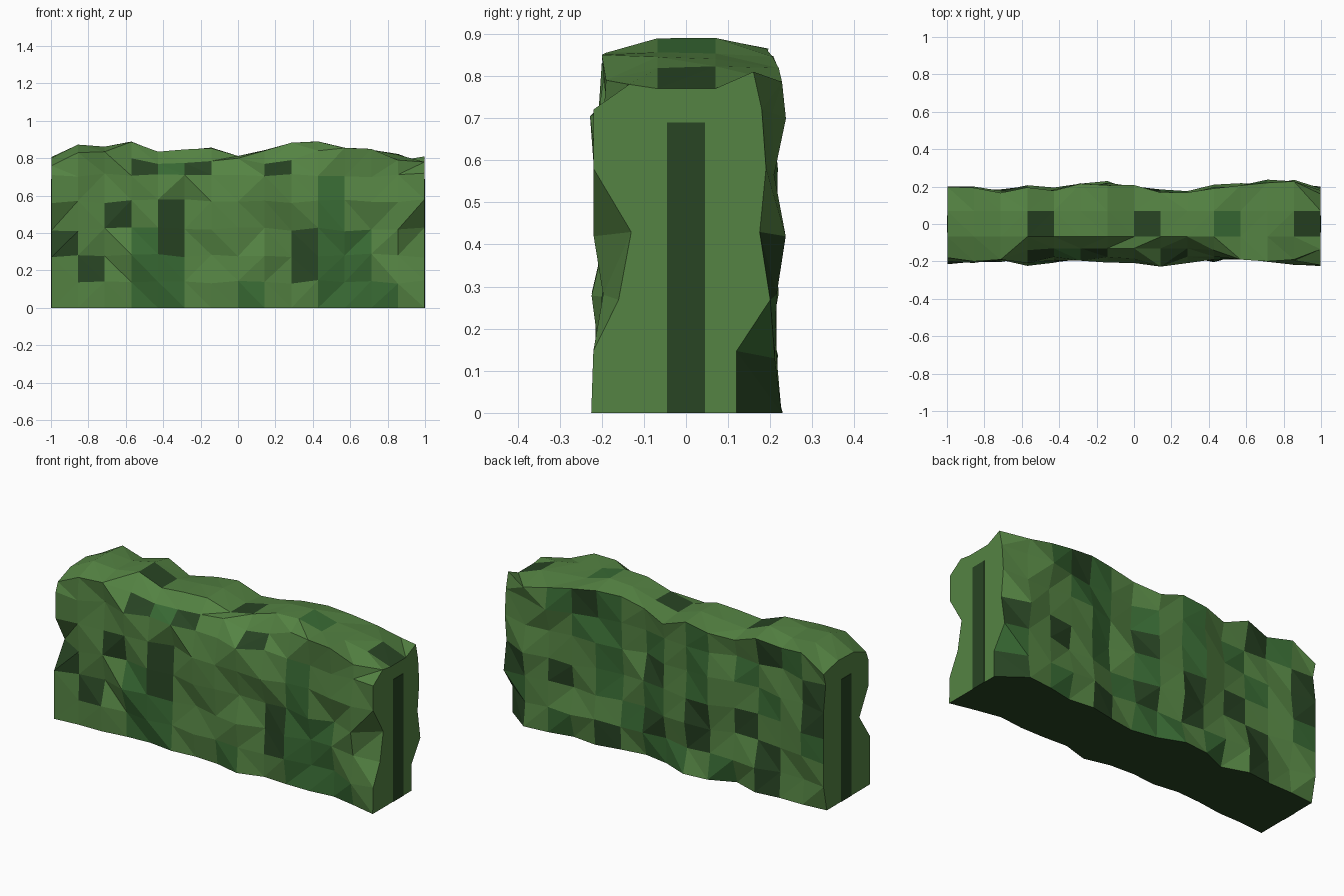
import bpy, bmesh, random

if "Cube" in bpy.data.objects:
    bpy.data.objects.remove(bpy.data.objects["Cube"])

random.seed(23)
N = 14
ROWS = [0, .14, .28, .42, .57, .71]

# Silhouettes sampled along the length: ridge, front and back bulge, front top edge
RIDGE = [.81, .875, .865, .89, .84, .85, .86, .815, .845, .89, .90, .86, .85, .825, .78]
FRONT = [.215, .23, .205, .225, .215, .20, .21, .225, .23, .21, .21, .20, .205, .225, .225]
BACK = [.205, .215, .19, .21, .20, .23, .23, .215, .19, .19, .215, .22, .24, .24, .205]
EDGE_Y = [.18, .20, .19, .14, .13, .13, .13, .13, .13, .13, .14, .19, .20, .19, .135]
EDGE_Z = [.76, .83, .835, .80, .77, .775, .785, .80, .77, .79, .84, .855, .85, .79, .78]
# End outlines bottom to top: station -> (front, back)
ENDS = {0: ([.215, .215, .215, .12, .20, .20], [.17, .20, .20, .20, .20, .18]),
        N: ([.225, .22, .16, .13, .22, .22], [.12, .12, .20, .175, .19, .18])}


def material(name, r, g, b):
    m = bpy.data.materials.new(name)
    m.diffuse_color = (r, g, b, 1)
    m.use_nodes = True
    m.node_tree.nodes["Principled BSDF"].inputs["Base Color"].default_value = m.diffuse_color
    return m


LIGHT = material("light_leaf", .09, .228, .056)
MID = material("mid_leaf", .04, .145, .034)
DARK = material("dark_leaf", .021, .058, .017)

# Darker patches on the front: columns from-to, rows from-to, material index
PATCHES = [(3, 4, 0, 1, 1), (3, 3, 2, 2, 1), (7, 7, 0, 0, 1), (10, 11, 0, 2, 1),
           (10, 10, 3, 4, 1), (12, 12, 0, 0, 1), (0, 0, 2, 2, 2), (1, 1, 1, 1, 2),
           (2, 2, 3, 3, 2), (4, 4, 2, 3, 2), (9, 9, 1, 2, 2), (3, 3, 5, 5, 2),
           (4, 4, 5, 5, 1), (5, 5, 5, 5, 2), (8, 8, 5, 5, 2)]


def section(i):
    """Cross-section at station i: up the front, over the top, down the back."""
    x = -.998 + 1.996 * i / N
    last = i == N
    front, back = [], []
    for j, z in enumerate(ROWS):
        yf = FRONT[i] - .048 * random.random()
        yb = BACK[i] - .048 * random.random()
        if i in ENDS:
            yf, yb = ENDS[i][0][j], ENDS[i][1][j]
        dz = random.uniform(-.012, .012) if j else 0
        front.append((x, -yf, z + dz))
        back.append((x, yb, z + dz))
    top = RIDGE[i]
    over = [(x, -EDGE_Y[i], EDGE_Z[i]),
            (x, -.068, top - (.01 if last else random.uniform(0, .012))),
            (x, .07, top - random.uniform(0, .01)),
            (x, .16 if last else BACK[i] - random.uniform(.005, .025),
             .81 if last else min(top - random.uniform(.01, .04), .865))]
    return front + over + back[::-1]


def shade(i, j):
    """Material index for the cell in column i, outline position j."""
    if j < 6:
        for a, b, c, d, m in PATCHES:
            if a <= i <= b and c <= j <= d:
                return m
        return 0
    if j < 9:
        return {(3, 7): 2, (7, 7): 2, (10, 7): 1, (13, 7): 2}.get((i, j), 0)
    return random.choices([0, 1, 2], [7, 3, 2])[0]


# Hedge body: lofted sections with randomly turned diagonals
bm = bmesh.new()
rings = [[bm.verts.new(p) for p in section(i)] for i in range(N + 1)]
count = len(rings[0])
for i in range(N):
    for j in range(count - 1):
        a, b = rings[i][j], rings[i + 1][j]
        c, d = rings[i + 1][j + 1], rings[i][j + 1]
        m = shade(i, j)
        tris = [(a, b, c), (a, c, d)] if random.random() < .5 else [(a, b, d), (b, c, d)]
        for t in tris:
            bm.faces.new(t).material_index = m
# Flat ends and underside
bm.faces.new(rings[0])
bm.faces.new(rings[N])
under = bm.faces.new([r[0] for r in rings] + [r[-1] for r in reversed(rings)])
under.material_index = 2
bmesh.ops.recalc_face_normals(bm, faces=bm.faces[:])
mesh = bpy.data.meshes.new("hedge_body")
bm.to_mesh(mesh)
bm.free()
for m in (LIGHT, MID, DARK):
    mesh.materials.append(m)
bpy.context.collection.objects.link(bpy.data.objects.new("hedge_body", mesh))

# Dark upright strip on each end
for side, name in ((-1, "left_end_strip"), (1, "right_end_strip")):
    bpy.ops.mesh.primitive_cube_add(size=1, location=(side * .9975, 0, .345))
    strip = bpy.context.object
    strip.name = name
    strip.scale = (.005, .09, .69)
    strip.data.materials.append(DARK)
